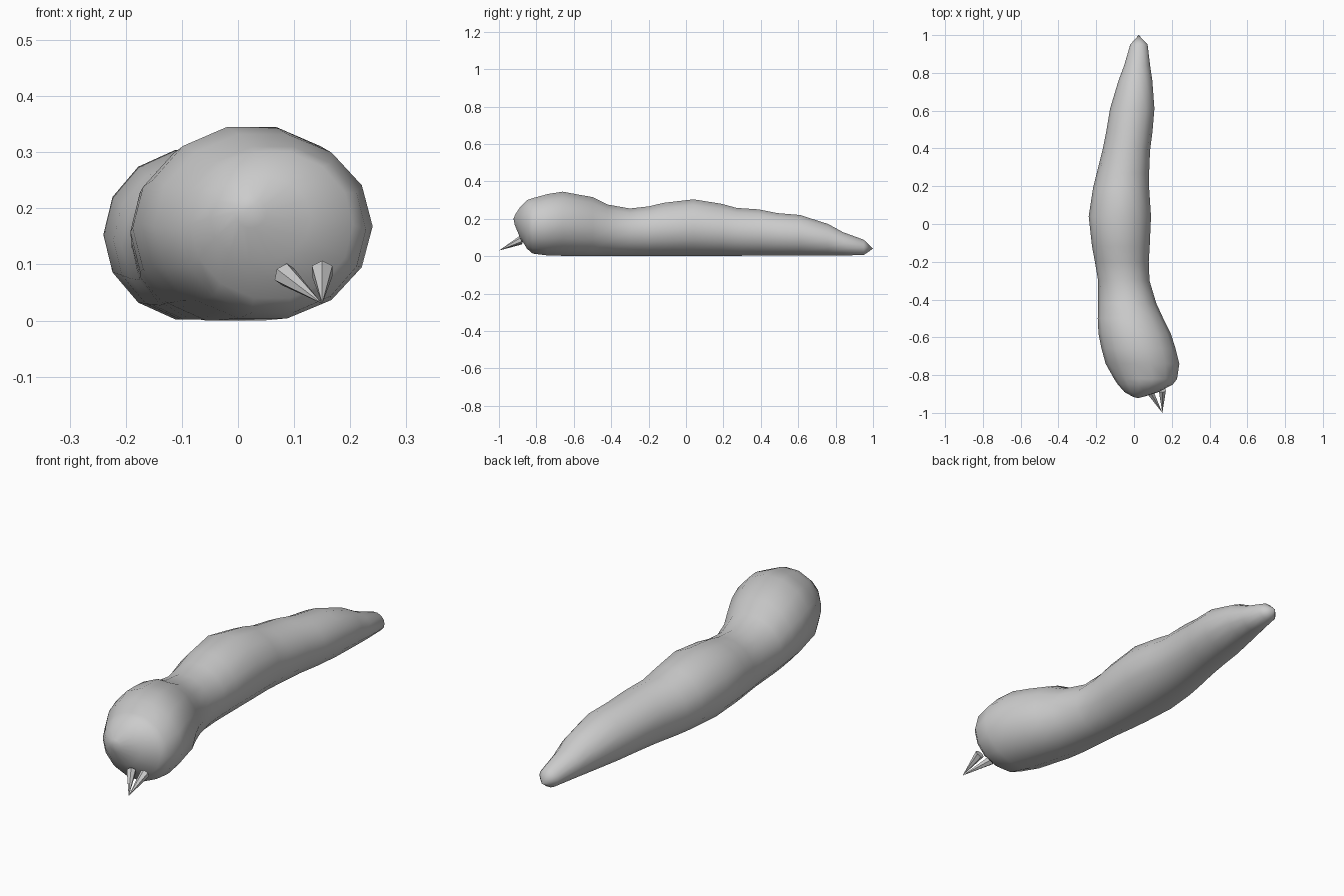
import bpy, bmesh
from math import sin, cos, pi
from mathutils import Vector

SIDES = 14

# Body stations: y, left x, right x, bottom z, top z
STATIONS = [
    (-0.915, -0.005, 0.050, 0.165, 0.220),
    (-0.890, -0.050, 0.130, 0.105, 0.258),
    (-0.850, -0.085, 0.205, 0.040, 0.300),
    (-0.820, -0.105, 0.228, 0.014, 0.310),
    (-0.740, -0.150, 0.240, 0.004, 0.332),
    (-0.660, -0.172, 0.220, 0.002, 0.345),
    (-0.580, -0.188, 0.195, 0.000, 0.330),
    (-0.500, -0.192, 0.155, 0.000, 0.316),
    (-0.420, -0.190, 0.118, 0.002, 0.276),
    (-0.300, -0.190, 0.082, 0.002, 0.255),
    (-0.200, -0.207, 0.078, 0.002, 0.266),
    (-0.120, -0.222, 0.083, 0.002, 0.285),
    (0.040, -0.240, 0.090, 0.002, 0.304),
    (0.190, -0.217, 0.080, 0.002, 0.280),
    (0.270, -0.197, 0.080, 0.002, 0.258),
    (0.390, -0.167, 0.085, 0.003, 0.250),
    (0.490, -0.147, 0.098, 0.003, 0.230),
    (0.610, -0.127, 0.108, 0.003, 0.220),
    (0.760, -0.082, 0.097, 0.004, 0.172),
    (0.840, -0.052, 0.085, 0.004, 0.128),
    (0.950, -0.020, 0.072, 0.006, 0.088),
]


def finish(bm, name):
    bmesh.ops.recalc_face_normals(bm, faces=bm.faces)
    for f in bm.faces:
        f.smooth = True
    mesh = bpy.data.meshes.new(name)
    bm.to_mesh(mesh)
    bm.free()
    obj = bpy.data.objects.new(name, mesh)
    bpy.context.collection.objects.link(obj)
    return obj


# Grub body: lofted elliptical rings closed by a fan at each end
bm = bmesh.new()
rings = []
for y, x0, x1, z0, z1 in STATIONS:
    cx, cz, rx, rz = (x0 + x1) / 2, (z0 + z1) / 2, (x1 - x0) / 2, (z1 - z0) / 1.95
    rings.append([bm.verts.new((cx + rx * cos(2 * pi * i / SIDES), y,
                                cz + rz * sin(2 * pi * i / SIDES)))
                  for i in range(SIDES)])
for a, b in zip(rings, rings[1:]):
    for i in range(SIDES):
        j = (i + 1) % SIDES
        bm.faces.new((a[i], a[j], b[j], b[i]))
for ring, tip in ((rings[0], (0.02, -0.922, 0.20)), (rings[-1], (0.025, 1.0, 0.04))):
    v = bm.verts.new(tip)
    for i in range(SIDES):
        bm.faces.new((ring[i], ring[(i + 1) % SIDES], v))
finish(bm, "body")


# Mandibles: two slim cones meeting at a point below the head
def mandible(name, base, tip, radius):
    base, tip = Vector(base), Vector(tip)
    axis = tip - base
    bm = bmesh.new()
    bmesh.ops.create_cone(bm, cap_ends=True, segments=6, radius1=radius,
                          radius2=0, depth=axis.length)
    obj = finish(bm, name)
    obj.location = (base + tip) / 2
    obj.rotation_mode = 'QUATERNION'
    obj.rotation_quaternion = axis.to_track_quat('Z', 'Y')
    bpy.context.view_layer.objects.active = obj
    obj.select_set(True)
    bpy.ops.object.shade_smooth_by_angle(angle=pi / 3.2)
    obj.select_set(False)


mandible("left_mandible", (0.083, -0.885, 0.082), (0.15, -1.0, 0.03), 0.021)
mandible("right_mandible", (0.150, -0.882, 0.088), (0.15, -1.0, 0.03), 0.021)
